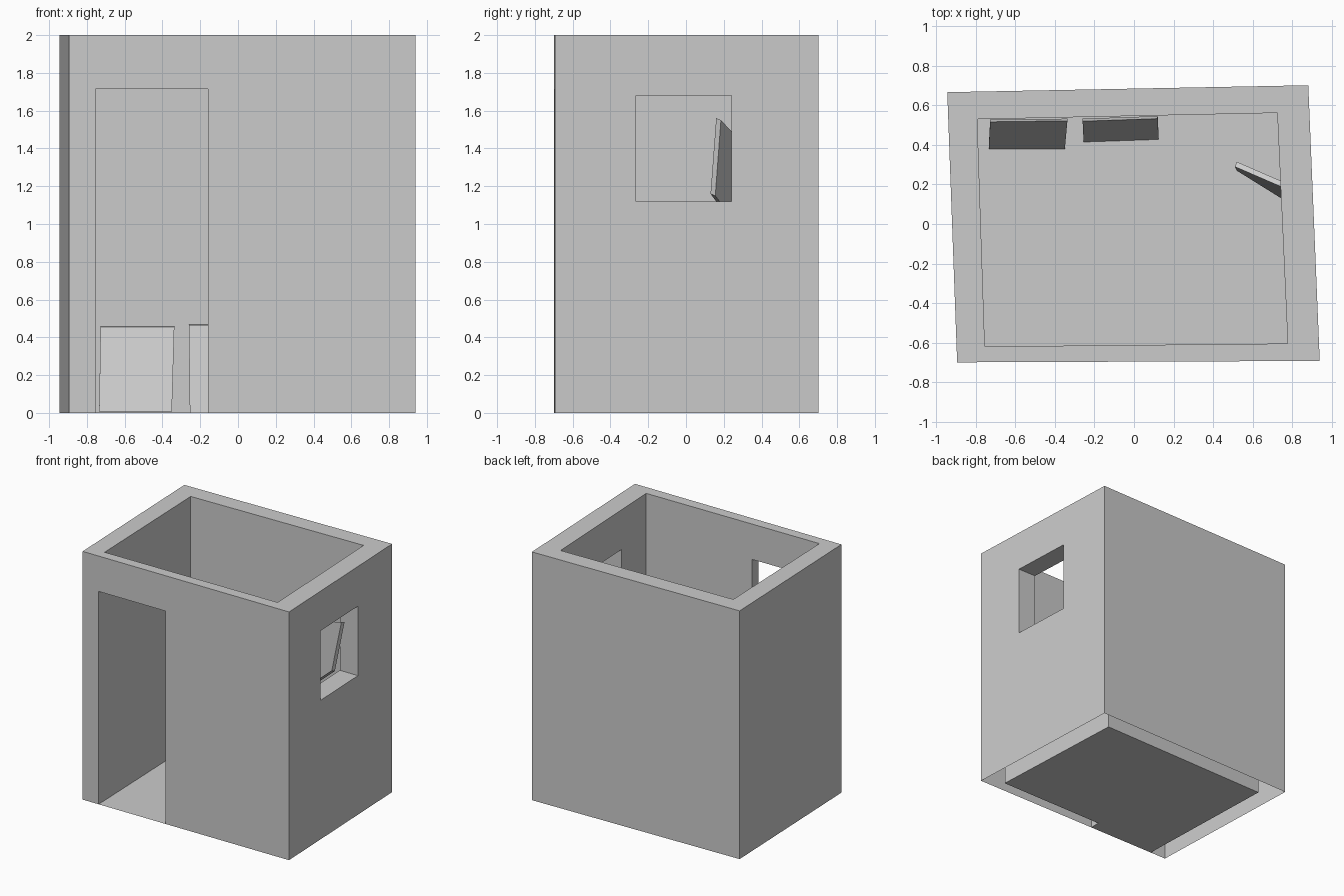
import bpy, bmesh
from mathutils import Vector

if "Cube" in bpy.data.objects:
    bpy.data.objects.remove(bpy.data.objects["Cube"])

H = 2.0
# Plan corners, anticlockwise from front left
OUTER = [(-0.895, -0.70), (0.94, -0.693), (0.882, 0.702), (-0.945, 0.667)]
INNER = [(-0.755, -0.62), (0.778, -0.605), (0.725, 0.562), (-0.793, 0.53)]
# Openings: wall index -> (axis along wall, start, end, bottom, top)
HOLES = {0: (0, -0.755, -0.16, 0.0, 1.715),
         1: (1, -0.265, 0.24, 1.12, 1.68)}


def finish(bm, name):
    mesh = bpy.data.meshes.new(name)
    bm.to_mesh(mesh)
    bm.free()
    bpy.context.collection.objects.link(bpy.data.objects.new(name, mesh))


def face(bm, pts):
    bm.faces.new([bm.verts.new(p) for p in pts])


def panel(bm, a, b, hole, flip):
    """Wall sheet from a to b, optionally with a rectangular opening."""
    a, b = Vector((*a, 0)), Vector((*b, 0))
    ts, zs = [0, 1], [0, H]
    if hole:
        ax, s0, s1, z0, z1 = hole
        t0, t1 = [(s - a[ax]) / (b[ax] - a[ax]) for s in (s0, s1)]
        ts, zs = [0, t0, t1, 1], [0, z0, z1, H]

    def cell(i, j):
        return [a.lerp(b, ts[m]) + Vector((0, 0, zs[n]))
                for m, n in ((i, j), (i + 1, j), (i + 1, j + 1), (i, j + 1))]

    for i in range(len(ts) - 1):
        for j in range(len(zs) - 1):
            if hole and (i, j) == (1, 1):
                continue
            if ts[i + 1] - ts[i] < 1e-4 or zs[j + 1] - zs[j] < 1e-4:
                continue
            q = cell(i, j)
            face(bm, q[::-1] if flip else q)
    return cell(1, 1) if hole else None


# Hollow walls, open underneath, with lined door and window openings
bm = bmesh.new()
for i in range(4):
    k = (i + 1) % 4
    o = panel(bm, OUTER[i], OUTER[k], HOLES.get(i), False)
    n = panel(bm, INNER[i], INNER[k], HOLES.get(i), True)
    if o:
        for e in range(4):
            f = (e + 1) % 4
            face(bm, [o[e], o[f], n[f], n[e]])
    # Rim on top
    face(bm, [(*p, H) for p in (OUTER[i], OUTER[k], INNER[k], INNER[i])])
bmesh.ops.remove_doubles(bm, verts=bm.verts, dist=1e-5)
finish(bm, "walls")

# Floor sheet
bm = bmesh.new()
face(bm, [(*p, 0) for p in INNER])
finish(bm, "floor")


def slab(name, quad, offset):
    """Thin board: one face plus a thickness vector."""
    bm = bmesh.new()
    front = [Vector(p) for p in quad]
    back = [p + Vector(offset) for p in front]
    face_verts = [[bm.verts.new(p) for p in s] for s in (front, back)]
    f, b = face_verts
    bm.faces.new(f)
    bm.faces.new(b[::-1])
    for i in range(4):
        k = (i + 1) % 4
        bm.faces.new([f[k], f[i], b[i], b[k]])
    bmesh.ops.recalc_face_normals(bm, faces=bm.faces)
    finish(bm, name)


# Boards leaning on the back wall
slab("leaning_board_left",
     [(-0.735, 0.38, 0.008), (-0.35, 0.38, 0.008),
      (-0.337, 0.522, 0.455), (-0.728, 0.517, 0.455)], (0, 0.011, 0.002))
slab("leaning_board_right",
     [(-0.255, 0.415, 0.0), (0.125, 0.428, 0.0),
      (0.12, 0.533, 0.465), (-0.26, 0.52, 0.465)], (0, 0.013, 0.002))
# Loose board tilted through the window
slab("window_board",
     [(0.52, 0.27, 0.97), (0.745, 0.13, 1.16),
      (0.81, 0.16, 1.56), (0.51, 0.29, 1.42)], (0.01, 0.025, -0.01))
